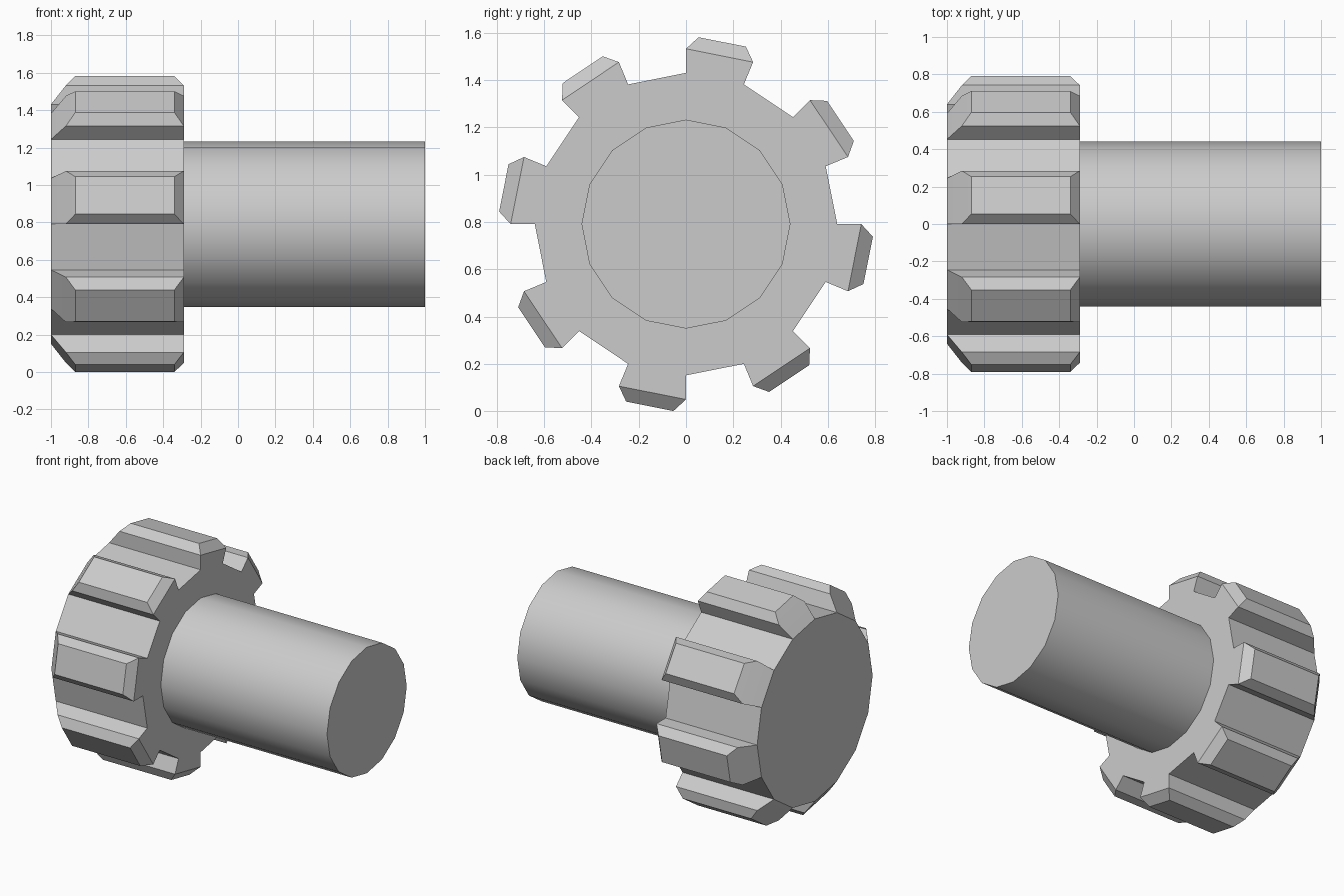
import bpy
import bmesh
import math
from mathutils import Matrix, Vector

AXIS_Z = 0.791      # height of the shared axis
SIDES = 16
HUB_R = 0.64
BACK, FACE, TIP = -1.0, -0.29, 1.0

cube = bpy.data.objects.get("Cube")
if cube:
    bpy.data.objects.remove(cube, do_unlink=True)

grey = bpy.data.materials.new("plain_grey")
grey.use_nodes = True
colour = (0.6, 0.6, 0.6, 1.0)
grey.diffuse_color = colour
grey.node_tree.nodes["Principled BSDF"].inputs["Base Color"].default_value = colour


def prism(radius, x0, x1):
    """Capped prism along x, with one corner straight up."""
    bm = bmesh.new()
    bmesh.ops.create_cone(bm, cap_ends=True, segments=SIDES, radius1=radius,
                          radius2=radius, depth=x1 - x0)
    bm.transform(Matrix.Translation(((x0 + x1) / 2, 0, 0))
                 @ Matrix.Rotation(math.pi / 2, 4, 'Y'))
    return bm


def finish(name, bm):
    bmesh.ops.recalc_face_normals(bm, faces=bm.faces[:])
    mesh = bpy.data.meshes.new(name)
    bm.to_mesh(mesh)
    bm.free()
    obj = bpy.data.objects.new(name, mesh)
    obj.location.z = AXIS_Z
    mesh.materials.append(grey)
    bpy.context.collection.objects.link(obj)
    bpy.ops.object.select_all(action='DESELECT')
    obj.select_set(True)
    bpy.context.view_layer.objects.active = obj
    bpy.ops.object.shade_smooth_by_angle(angle=math.radians(30))


def extrude(bm, face):
    return bmesh.ops.extrude_discrete_faces(bm, faces=[face])["faces"][0]


def place(face, back, front, height, half_width):
    """Set a tooth ring: its two ends along x, its height and half width."""
    centre = face.calc_center_median()
    out = Vector((0, centre.y, centre.z)).normalized()
    side = Vector((1, 0, 0)).cross(out)
    for v in face.verts:
        x = front if v.co.x > centre.x else back
        sign = 1 if v.co.dot(side) > 0 else -1
        v.co = out * height + side * half_width * sign + Vector((x, 0, 0))


# Toothed head: every other side of the hub rises into a chamfered tooth
bm = prism(HUB_R, BACK, FACE)
step = 2 * math.pi / SIDES
teeth = []
for f in bm.faces:
    c = f.calc_center_median()
    if len(f.verts) == 4:
        index = int((math.atan2(c.y, c.z) % (2 * math.pi)) / step)
        if index % 2 == 0:
            teeth.append(f)
shoulder_r = 0.742
for f in teeth:
    shoulder = extrude(bm, f)
    place(shoulder, -0.92, FACE, shoulder_r * math.cos(step / 2),
          shoulder_r * math.sin(step / 2))
    crown = extrude(bm, shoulder)
    place(crown, -0.87, -0.34, 0.786, 0.102)
finish("toothed_head", bm)

# Shaft
finish("shaft", prism(0.442, FACE - 0.01, TIP))
